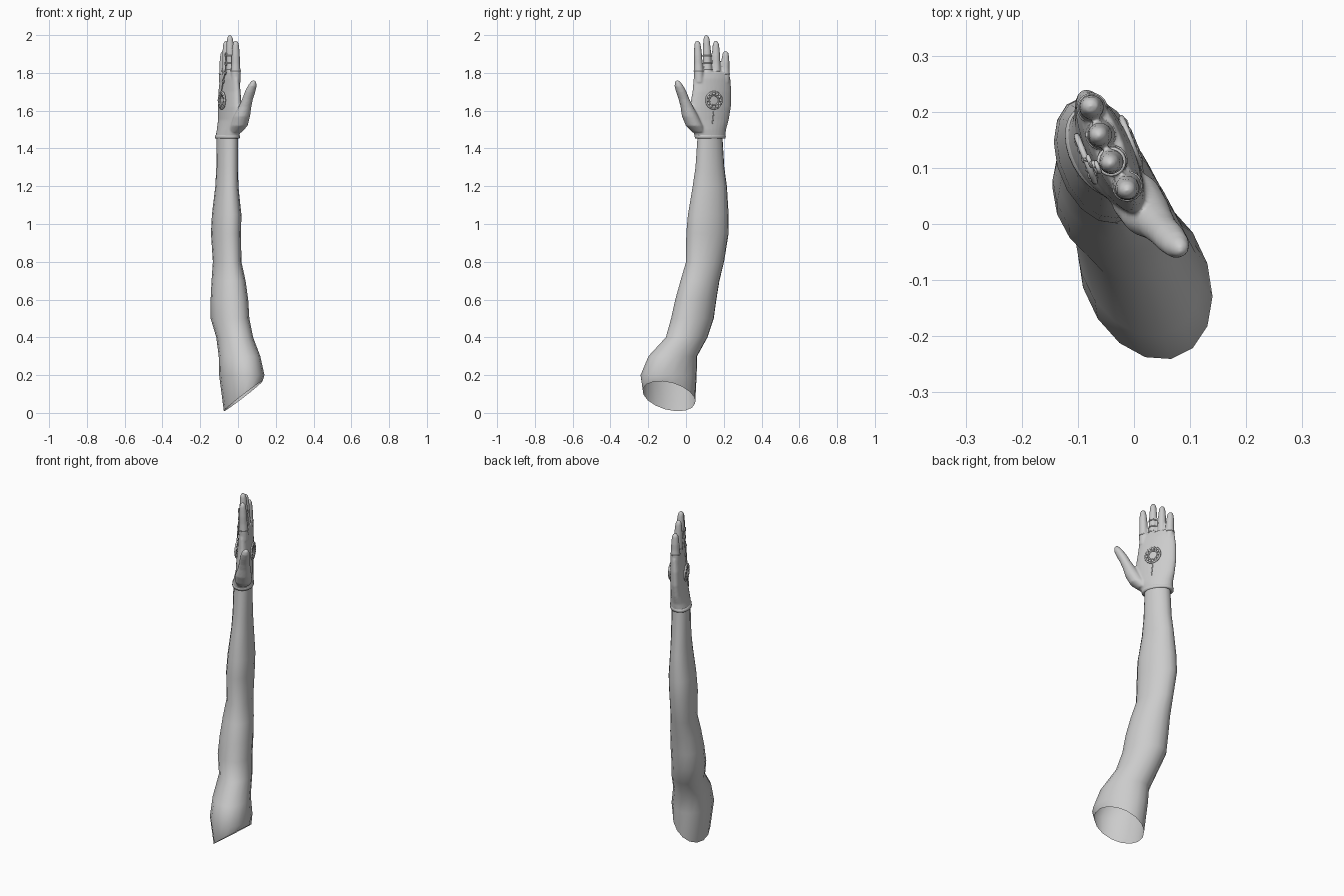
import bpy, bmesh, math
from mathutils import Vector

if "Cube" in bpy.data.objects:
    bpy.data.objects.remove(bpy.data.objects["Cube"])


def loft(bm, rows, n=16, caps=True, rim=None):
    """Skin horizontal skewed ellipses: (z, xmin, xmax, ymin, ymax, skew)."""
    rings = []
    for i, (z, x0, x1, y0, y1, s) in enumerate(rows):
        ring = []
        for k in range(n):
            t = 2 * math.pi * k / n
            x = (x0 + x1) / 2 + (x1 - x0) / 2 * math.cos(t)
            y = (y0 + y1) / 2 + (y1 - y0) / 2 * math.sin(t - s)
            zz = max(0.0, rim(x, y)) if rim and i == 0 else z
            ring.append(bm.verts.new((x, y, zz)))
        rings.append(ring)
    for a, b in zip(rings, rings[1:]):
        for k in range(n):
            j = (k + 1) % n
            bm.faces.new((a[k], a[j], b[j], b[k]))
    if caps:
        bm.faces.new(rings[0][::-1])
        bm.faces.new(rings[-1])


def finish(bm, name):
    me = bpy.data.meshes.new(name)
    bm.to_mesh(me)
    bm.free()
    ob = bpy.data.objects.new(name, me)
    bpy.context.collection.objects.link(ob)
    for p in me.polygons:
        p.use_smooth = True
    return ob


def disc_row(z, x, y, r):
    return (z, x - r, x + r, y - r, y + r, 0)


def torus(name, loc, major, minor, rot=(0, 0, 0), seg=28):
    bpy.ops.mesh.primitive_torus_add(location=loc, rotation=rot, major_radius=major,
                                     minor_radius=minor, major_segments=seg, minor_segments=8)
    ob = bpy.context.object
    ob.name = name
    bpy.ops.object.shade_smooth()
    return ob


def cord(name, pts, r):
    cu = bpy.data.curves.new(name, 'CURVE')
    cu.dimensions = '3D'
    cu.bevel_depth = r
    cu.bevel_resolution = 1
    sp = cu.splines.new('POLY')
    sp.points.add(len(pts) - 1)
    for p, c in zip(sp.points, pts):
        p.co = (*c, 1)
    ob = bpy.data.objects.new(name, cu)
    bpy.context.collection.objects.link(ob)


# Arm: open slanted shoulder rim up to the wrist
bm = bmesh.new()
loft(bm, [
    (0.00, -.075, .13, -.23, .05, .25),
    (0.20, -.10, .14, -.242, .058, .25),
    (0.30, -.102, .118, -.20, .06, .25),
    (0.40, -.115, .08, -.108, .115, .25),
    (0.50, -.145, .06, -.08, .148, .25),
    (0.60, -.145, .054, -.058, .162, .25),
    (0.70, -.14, .04, -.03, .178, .25),
    (0.80, -.133, .018, 0, .202, .3),
    (0.95, -.143, .016, .001, .226, .3),
    (1.05, -.138, .018, .01, .226, .3),
    (1.20, -.12, .002, .035, .217, .3),
    (1.30, -.115, 0, .05, .203, .3),
    (1.48, -.113, .0, .062, .192, .3)], n=16, caps=False,
    rim=lambda x, y: .062 + .75 * x - .065 * y)
finish(bm, "arm")

# Hand: palm, fingers and thumb fused into one skin
bm = bmesh.new()
loft(bm, [
    (1.455, -.12, .006, .05, .207, .35),
    (1.50, -.112, .014, .035, .212, .5),
    (1.55, -.106, .018, .02, .226, .7),
    (1.62, -.106, .018, .02, .238, .75),
    (1.70, -.104, .014, .034, .240, .77),
    (1.77, -.096, .006, .040, .235, .79),
    (1.805, -.084, -.006, .055, .222, .8)], n=28)
FINGERS = [((-.012, .070), (-.012, .060), 1.97), ((-.037, .115), (-.043, .108), 2.0),
           ((-.058, .160), (-.063, .158), 1.97), ((-.074, .205), (-.077, .210), 1.915)]
PROFILE = [(0, .026), (.25, .026), (.45, .0225), (.65, .022), (.82, .019),
           (.92, .0165), (.97, .012), (1.0, .005)]


def finger_at(f, t):
    (ax, ay), (bx, by), zt = f
    return Vector((ax + (bx - ax) * t, ay + (by - ay) * t, 1.75 + (zt - 1.75) * t))


for f in FINGERS:
    rows = []
    for t, r in PROFILE:
        p = finger_at(f, t)
        rows.append(disc_row(p.z, p.x, p.y, r))
    loft(bm, rows)
loft(bm, [disc_row(*r) for r in [
    (1.485, -.015, .07, .035), (1.52, .005, .045, .046), (1.57, .02, .022, .044),
    (1.62, .037, .005, .034), (1.66, .05, -.01, .029), (1.70, .064, -.025, .028),
    (1.73, .075, -.037, .024), (1.75, .081, -.043, .016), (1.76, .083, -.046, .007)]])
bmesh.ops.recalc_face_normals(bm, faces=bm.faces)
hand = finish(bm, "gloved_hand")
m = hand.modifiers.new("fuse", 'REMESH')
m.mode = 'VOXEL'
m.voxel_size = .005
m.use_smooth_shade = True
m = hand.modifiers.new("soften", 'SMOOTH')
m.iterations = 4

# Rolled cuff of the glove
bm = bmesh.new()
loft(bm, [(1.452, -.117, .004, .054, .203, .35), (1.454, -.123, .009, .047, .210, .35),
          (1.466, -.123, .011, .045, .211, .38), (1.472, -.117, .008, .047, .208, .4)],
     n=28, caps=False)
finish(bm, "glove_cuff")

# Ring medallions on both faces of the hand
ang = math.atan2(.37, .93)
nrm = Vector((math.cos(ang), math.sin(ang), 0))
side = Vector((-nrm.y, nrm.x, 0))
rot = (0, math.pi / 2, ang)
center = Vector((-.046, .132, 1.655))
for name, sgn in (("palm", 1), ("back", -1)):
    c = center + nrm * sgn * .043
    torus(name + "_medallion_outer", c, .044, .0055, rot)
    torus(name + "_medallion_inner", c, .027, .0045, rot)
    bm = bmesh.new()
    for k in range(12):
        a = 2 * math.pi * k / 12
        p = c + (side * math.cos(a) + Vector((0, 0, 1)) * math.sin(a)) * .036
        g = bmesh.ops.create_icosphere(bm, subdivisions=2, radius=.0085)
        bmesh.ops.translate(bm, verts=g['verts'], vec=p)
    finish(bm, name + "_medallion_beads")

# Collars at the glove finger openings
for i, f in enumerate(FINGERS):
    torus("finger_collar_%d" % (i + 1), finger_at(f, .27), .024, .0035, seg=20)

# Middle finger rings, with a linked chain down to the back medallion
mid = FINGERS[1]
for t in (.4, .56):
    torus("middle_finger_ring", finger_at(mid, t), .0225, .004, seg=20)
links = [center - nrm * .045 + Vector((0, 0, .05)), Vector((-.079, .112, 1.755)),
         finger_at(mid, .2) - nrm * .033, finger_at(mid, .4) - nrm * .027,
         finger_at(mid, .58) - nrm * .026]
cord("back_chain", links, .003)
for p in links[1:]:
    torus("chain_link", p, .009, .004, rot, 14)

# Seam from the palm medallion to the wrist
cord("palm_seam", [center + nrm * .041 + Vector((0, 0, -.045)),
                   Vector((-.004, .142, 1.55)), Vector((-.004, .135, 1.50)),
                   Vector((.0, .135, 1.455))], .003)
